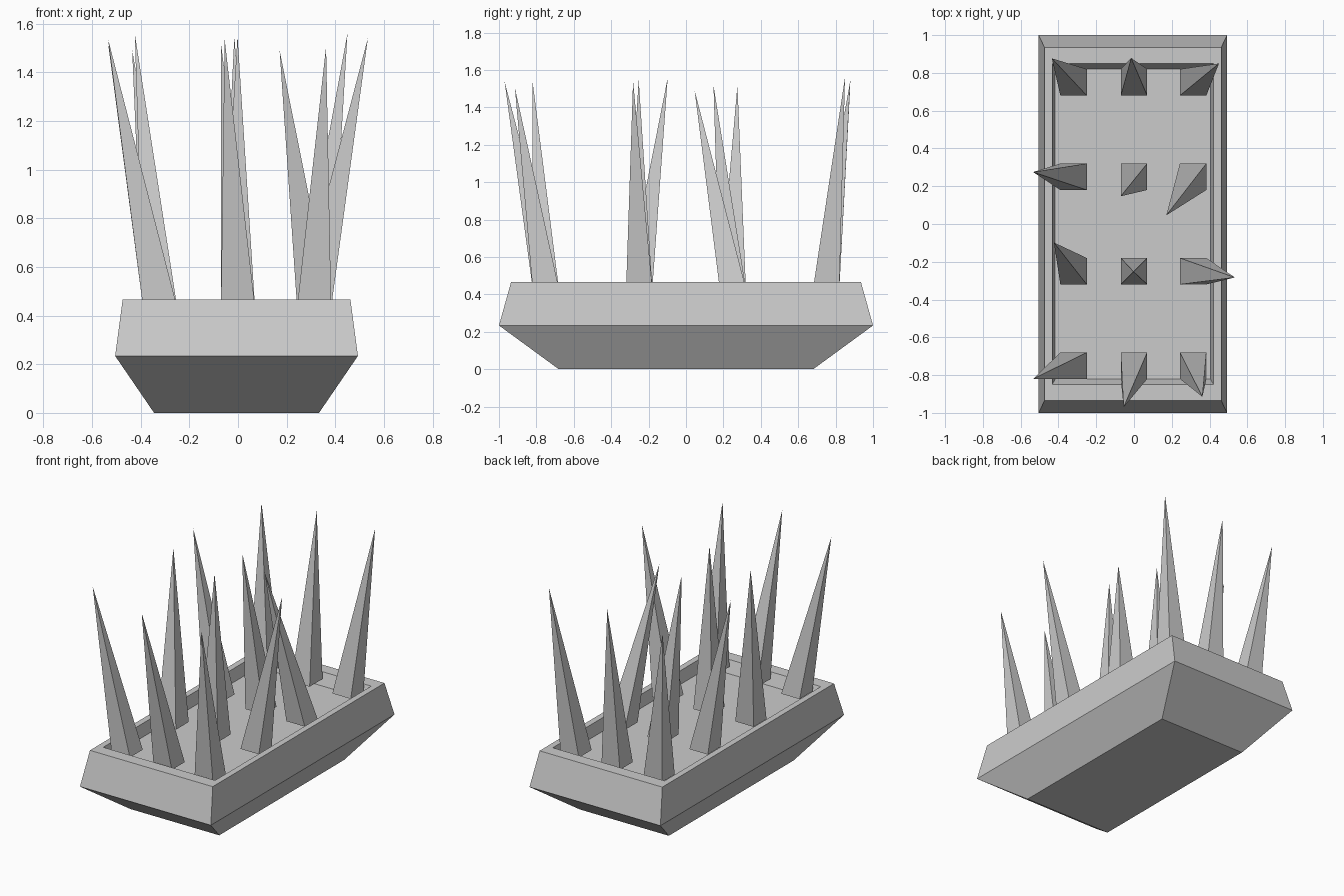
import bpy

if "Cube" in bpy.data.objects:
    bpy.data.objects.remove(bpy.data.objects["Cube"])

CX = -0.006   # tray centre in x


def make_object(name, verts, faces):
    mesh = bpy.data.meshes.new(name)
    mesh.from_pydata(verts, [], faces)
    mesh.update()
    obj = bpy.data.objects.new(name, mesh)
    bpy.context.collection.objects.link(obj)
    return obj


def rectangle(cx, cy, hx, hy, z):
    return [(cx - hx, cy - hy, z), (cx + hx, cy - hy, z),
            (cx + hx, cy + hy, z), (cx - hx, cy + hy, z)]


# Tray: stacked rectangles running up the outside, over the rim, down to the floor
FLOOR = 0.385
SPIKE_BASE = 0.434
profile = [(0.339, 0.68, 0.0), (0.499, 1.0, 0.234), (0.468, 0.935, 0.467),
           (0.4265, 0.85, 0.467), (0.411, 0.82, FLOOR)]
verts = [v for hx, hy, z in profile for v in rectangle(CX, 0, hx, hy, z)]
faces = [(3, 2, 1, 0)]
for ring in range(len(profile) - 1):
    a = ring * 4
    for i in range(4):
        j = (i + 1) % 4
        faces.append((a + i, a + j, a + 4 + j, a + 4 + i))
last = len(verts) - 4
faces.append((last, last + 1, last + 2, last + 3))
make_object("tray", verts, faces)

# Spikes: square-based pyramids in a 3 x 4 grid, each leaning to its own tip
columns = (-0.32, 0.0, 0.313)
tips = {
    0.75: [(-0.435, 0.877, 1.492), (-0.015, 0.879, 1.546), (0.45, 0.85, 1.56)],
    0.25: [(-0.534, 0.275, 1.518), (-0.07, 0.147, 1.518), (0.171, 0.046, 1.491)],
    -0.25: [(-0.424, -0.098, 1.557), (-0.002, -0.253, 1.55), (0.534, -0.283, 1.541)],
    -0.75: [(-0.534, -0.82, 1.536), (-0.055, -0.97, 1.538), (0.362, -0.915, 1.506)],
}
for r, (y, row) in enumerate(tips.items(), 1):
    for c, (x, tip) in enumerate(zip(columns, row), 1):
        make_object(f"spike_{r}_{c}", rectangle(x, y, 0.07, 0.07, SPIKE_BASE) + [tip],
                    [(3, 2, 1, 0), (0, 1, 4), (1, 2, 4), (2, 3, 4), (3, 0, 4)])
